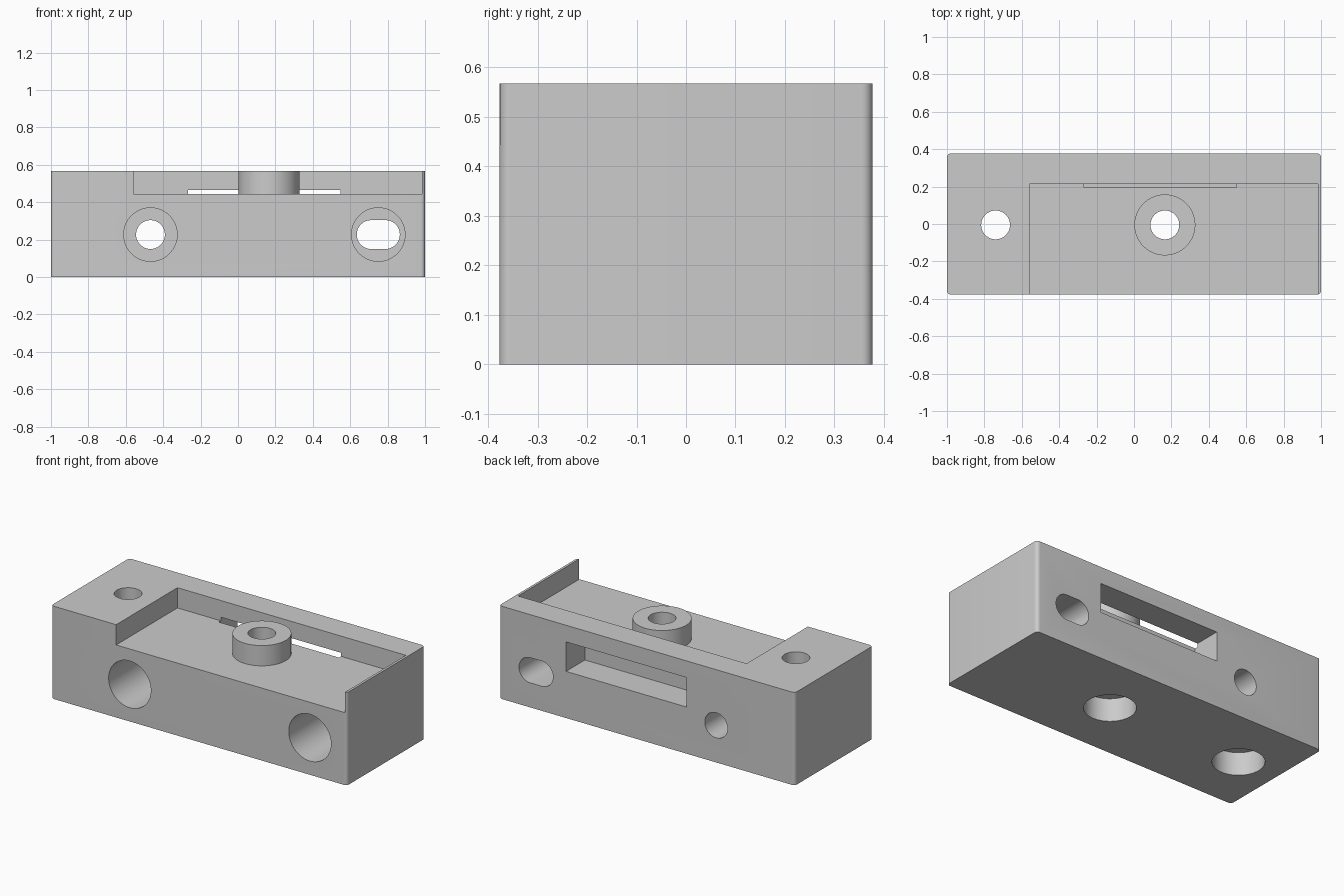
import bpy, bmesh
from math import cos, sin, pi, radians
from mathutils import Matrix, Vector

if "Cube" in bpy.data.objects:
    bpy.data.objects.remove(bpy.data.objects["Cube"], do_unlink=True)

HALF_Y, HEIGHT = 0.377, 0.567
FLOOR = 0.443            # pocket floor
BORE, HEAD = 0.077, 0.143  # screw hole and counterbore radii

grey = bpy.data.materials.new("plain grey")
grey.use_nodes = True
grey.diffuse_color = (0.6, 0.6, 0.6, 1)
grey.node_tree.nodes["Principled BSDF"].inputs["Base Color"].default_value = (0.6, 0.6, 0.6, 1)


def finish(name, bm):
    mesh = bpy.data.meshes.new(name)
    bmesh.ops.recalc_face_normals(bm, faces=bm.faces)
    bm.to_mesh(mesh)
    bm.free()
    mesh.materials.append(grey)
    obj = bpy.data.objects.new(name, mesh)
    bpy.context.collection.objects.link(obj)
    return obj


def box(name, low, high, corner=0):
    low, high = Vector(low), Vector(high)
    bm = bmesh.new()
    bmesh.ops.create_cube(bm, size=1)
    bmesh.ops.scale(bm, vec=high - low, verts=bm.verts)
    bmesh.ops.translate(bm, vec=(low + high) / 2, verts=bm.verts)
    if corner:
        upright = [e for e in bm.edges
                   if abs(e.verts[0].co.z - e.verts[1].co.z) > 0.1]
        bmesh.ops.bevel(bm, geom=upright, offset=corner, segments=8,
                        profile=0.5, affect='EDGES')
    return finish(name, bm)


def rod(name, start, length, radius, along_y=False, stretch=0, n=64):
    """Round or slotted prism running along z, or along y."""
    bm = bmesh.new()
    ring = []
    for i in range(n):
        a = 2 * pi * (i + 0.5) / n
        shift = stretch if cos(a) > 0 else -stretch
        ring.append(bm.verts.new((radius * cos(a) + shift, radius * sin(a), 0)))
    cap = bm.faces.new(ring)
    new = bmesh.ops.extrude_face_region(bm, geom=[cap])["geom"]
    bmesh.ops.translate(bm, vec=(0, 0, length),
                        verts=[v for v in new if isinstance(v, bmesh.types.BMVert)])
    turn = Matrix.Rotation(radians(-90 if along_y else 0), 4, 'X')
    bm.transform(Matrix.Translation(start) @ turn)
    return finish(name, bm)


def combine(body, tool, operation='DIFFERENCE'):
    tool.hide_render = True
    mod = body.modifiers.new(tool.name, 'BOOLEAN')
    mod.operation, mod.solver, mod.object = operation, 'EXACT', tool
    bpy.context.view_layer.objects.active = body
    bpy.ops.object.modifier_apply(modifier=mod.name)
    bpy.data.objects.remove(tool, do_unlink=True)


# Block with rounded upright corners
body = box("mounting_block", (-1, -HALF_Y, 0), (1, HALF_Y, HEIGHT), corner=0.022)

# Open pocket in the top, with the round boss standing in it
combine(body, box("pocket", (-0.56, -0.5, FLOOR), (0.985, 0.215, 0.7)))
combine(body, rod("boss", (0.165, -0.005, 0.38), HEIGHT - 0.38, 0.163), 'UNION')

# Rear window that breaks into the pocket
combine(body, box("rear_window", (-0.267, 0.195, 0.285), (0.547, 0.5, 0.465)))

# Upright screw holes, counterbored from below
for x in (-0.74, 0.165):
    combine(body, rod("upright_hole", (x, -0.005, -0.1), 1, BORE))
    combine(body, rod("bottom_counterbore", (x, -0.005, -0.1), 0.24, HEAD))

# Front to back screw holes, counterbored from the front; one is a slot
for x, stretch in ((-0.468, 0), (0.75, 0.038)):
    combine(body, rod("cross_hole", (x, -0.5, 0.227), 1, BORE, True, stretch))
    combine(body, rod("front_counterbore", (x, -0.5, 0.227), 0.123 + 0.33, HEAD, True))

bpy.ops.object.select_all(action='DESELECT')
body.select_set(True)
bpy.context.view_layer.objects.active = body
bpy.ops.object.shade_smooth_by_angle(angle=radians(30))
